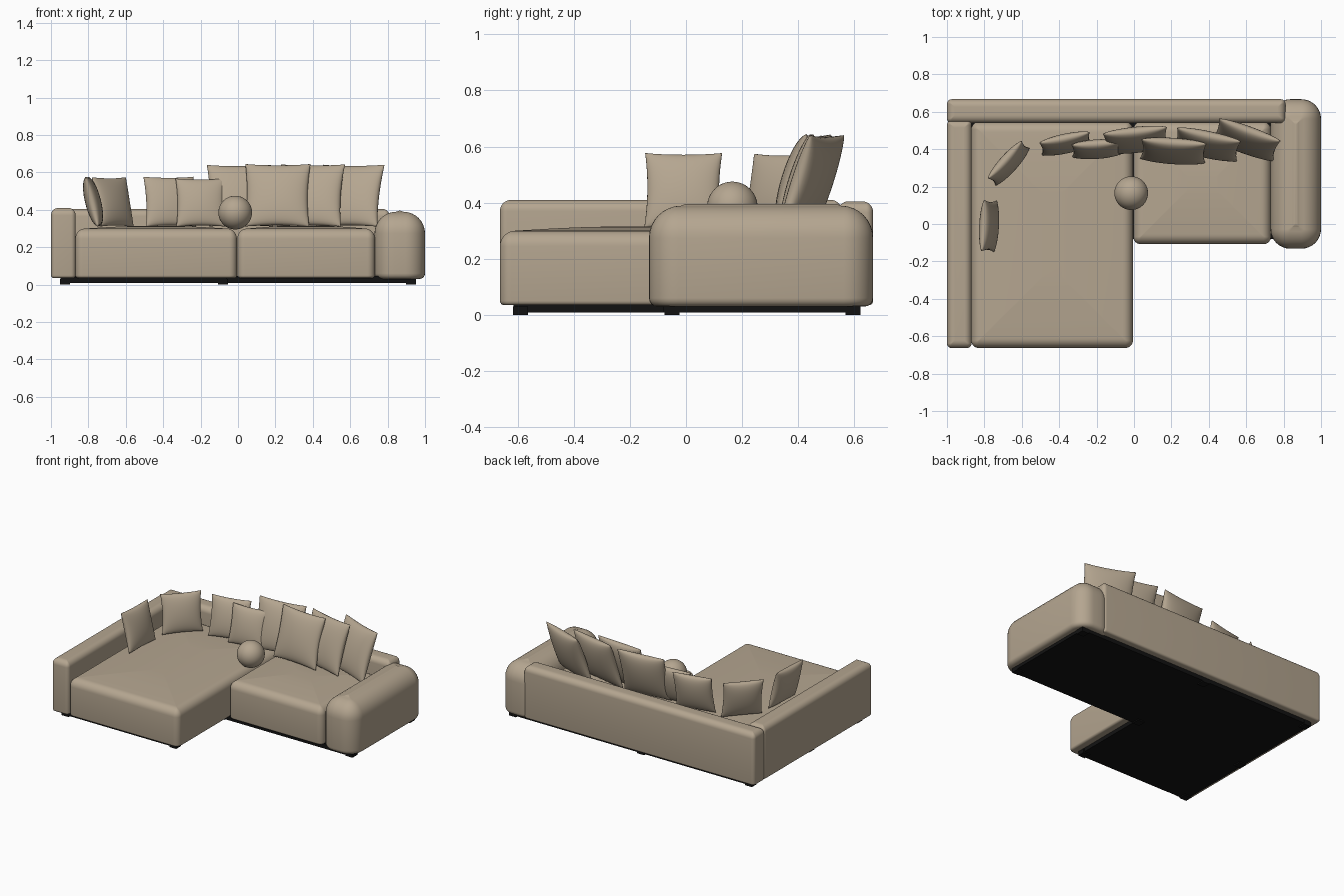
import bpy, bmesh, math

cube = bpy.data.objects.get("Cube")
if cube:
    bpy.data.objects.remove(cube, do_unlink=True)


def material(name, color, rough):
    m = bpy.data.materials.new(name)
    m.use_nodes = True
    m.diffuse_color = (*color, 1)
    bsdf = m.node_tree.nodes["Principled BSDF"]
    bsdf.inputs["Base Color"].default_value = (*color, 1)
    bsdf.inputs["Roughness"].default_value = rough
    m.roughness = rough
    return m


FABRIC = material("beige fabric", (0.46, 0.38, 0.28), 0.9)
BLACK = material("black base", (0.006, 0.006, 0.006), 0.7)


def finish(name, bm, mat, angle=50):
    bmesh.ops.remove_doubles(bm, verts=bm.verts, dist=0.0002)
    bmesh.ops.recalc_face_normals(bm, faces=bm.faces)
    mesh = bpy.data.meshes.new(name)
    bm.to_mesh(mesh)
    bm.free()
    mesh.materials.append(mat)
    ob = bpy.data.objects.new(name, mesh)
    bpy.context.collection.objects.link(ob)
    bpy.context.view_layer.objects.active = ob
    for o in bpy.context.selected_objects:
        o.select_set(False)
    ob.select_set(True)
    bpy.ops.object.shade_smooth_by_angle(angle=math.radians(angle))
    return ob


def ring(bm, x0, x1, y0, y1, r, z, n=8):
    """Rounded rectangle loop at height z."""
    verts = []
    corners = ((x1 - r, y1 - r), (x0 + r, y1 - r), (x0 + r, y0 + r), (x1 - r, y0 + r))
    for q, (cx, cy) in enumerate(corners):
        for i in range(n + 1):
            a = (q + i / n) * math.pi / 2
            verts.append(bm.verts.new((cx + r * math.cos(a), cy + r * math.sin(a), z)))
    return verts


def cushion(name, x, y, z, side, top, bottom=0.015, crown=0.0):
    """Upholstered block: plan corner radius, top and bottom roll, domed top."""
    bm = bmesh.new()
    steps = []
    for i in range(5):
        a = i / 4 * math.pi / 2
        steps.append((bottom * (1 - math.sin(a)), z[0] + bottom * (1 - math.cos(a))))
    zt = z[1] - crown
    for i in range(9):
        a = i / 8 * math.pi / 2
        steps.append((top * (1 - math.cos(a)), zt - top * (1 - math.sin(a))))
    # domed rings towards the middle
    half = min(x[1] - x[0], y[1] - y[0]) / 2
    if crown:
        for i in range(1, 7):
            t = i / 7
            steps.append((top + (half - top) * t, zt + crown * math.sin(t * math.pi / 2)))
    rings = [ring(bm, x[0] + d, x[1] - d, y[0] + d, y[1] - d, max(side - d, 0.003), h)
             for d, h in steps]
    for a, b in zip(rings, rings[1:]):
        for i in range(len(a)):
            j = (i + 1) % len(a)
            bm.faces.new((a[i], a[j], b[j], b[i]))
    bm.faces.new(rings[0][::-1])
    bm.faces.new(rings[-1])
    return finish(name, bm, FABRIC)


def block(name, x, y, z):
    bm = bmesh.new()
    bmesh.ops.create_cube(bm, size=1)
    for v in bm.verts:
        v.co = [(lo + hi) / 2 + c * (hi - lo) for c, (lo, hi) in zip(v.co, (x, y, z))]
    return finish(name, bm, BLACK, 30)


def pillow(name, x, y, size, yaw, lean, thick=0.055, n=20):
    """Stuffed square with pinched edges, pointed corners and a seam."""
    bm = bmesh.new()
    h = size / 2
    for s in (-1, 1):
        grid = []
        for i in range(n + 1):
            row = []
            for j in range(n + 1):
                u = math.sin((i / n - 0.5) * math.pi)
                v = math.sin((j / n - 0.5) * math.pi)
                puff = max(0, (1 - u * u) * (1 - v * v)) ** 0.42
                px = h * u * (1 - 0.07 * (1 - v * v))
                pz = h * v * (1 - 0.05 * (1 - u * u))
                row.append(bm.verts.new((px, s * thick * puff, pz)))
            grid.append(row)
        for i in range(n):
            for j in range(n):
                bm.faces.new((grid[i][j], grid[i + 1][j], grid[i + 1][j + 1], grid[i][j + 1]))
    ob = finish(name, bm, FABRIC)
    tilt = math.radians(lean)
    ob.rotation_euler = (-tilt, 0, math.radians(yaw))
    ob.location = (x, y, 0.31 + h * math.cos(tilt))
    return ob


# Frame: long back, slim arm, rounded arm
cushion("backrest", (-1, 0.81), (0.54, 0.667), (0.035, 0.405), 0.025, 0.04)
cushion("slim_arm", (-1, -0.868), (-0.663, 0.555), (0.035, 0.41), 0.025, 0.04)
cushion("rounded_arm", (0.73, 1), (-0.132, 0.667), (0.03, 0.395), 0.105, 0.115, 0.03, 0.006)

# Seats
cushion("chaise_seat", (-0.87, -0.006), (-0.663, 0.545), (0.035, 0.315), 0.04, 0.055, crown=0.015)
cushion("short_seat", (-0.004, 0.732), (-0.108, 0.545), (0.035, 0.315), 0.04, 0.055, crown=0.015)

# Plinth and feet
block("chaise_plinth", (-0.95, -0.06), (-0.615, 0.62), (0.008, 0.045))
block("main_plinth", (-0.08, 0.95), (-0.08, 0.62), (0.008, 0.045))
feet = [(fx, fy) for fx in (-0.925, -0.08, 0.925) for fy in (-0.59, -0.05, 0.595)]
for i, (fx, fy) in enumerate(feet):
    if fx < 0.5 or fy > -0.5:
        block(f"foot_{i + 1}", (fx - 0.027, fx + 0.027), (fy - 0.027, fy + 0.027), (0, 0.03))

# Scatter pillows: x, y, size, yaw, lean
PILLOWS = [
    (-0.775, -0.01, 0.275, 87, 14), (-0.67, 0.325, 0.27, 48, 12),
    (-0.365, 0.43, 0.275, 12, 14), (-0.20, 0.40, 0.265, 4, 14),
    (0.01, 0.45, 0.345, 6, 17), (0.21, 0.39, 0.35, -4, 17),
    (0.39, 0.425, 0.35, -12, 18), (0.60, 0.45, 0.35, -20, 19)]
for i, p in enumerate(PILLOWS):
    pillow(f"pillow_{i + 1}", *p, thick=0.042 if p[2] < 0.3 else 0.05)

# Ball cushion
bm = bmesh.new()
bmesh.ops.create_uvsphere(bm, u_segments=40, v_segments=24, radius=0.09)
ball = finish("ball_cushion", bm, FABRIC)
ball.location = (-0.015, 0.165, 0.385)
